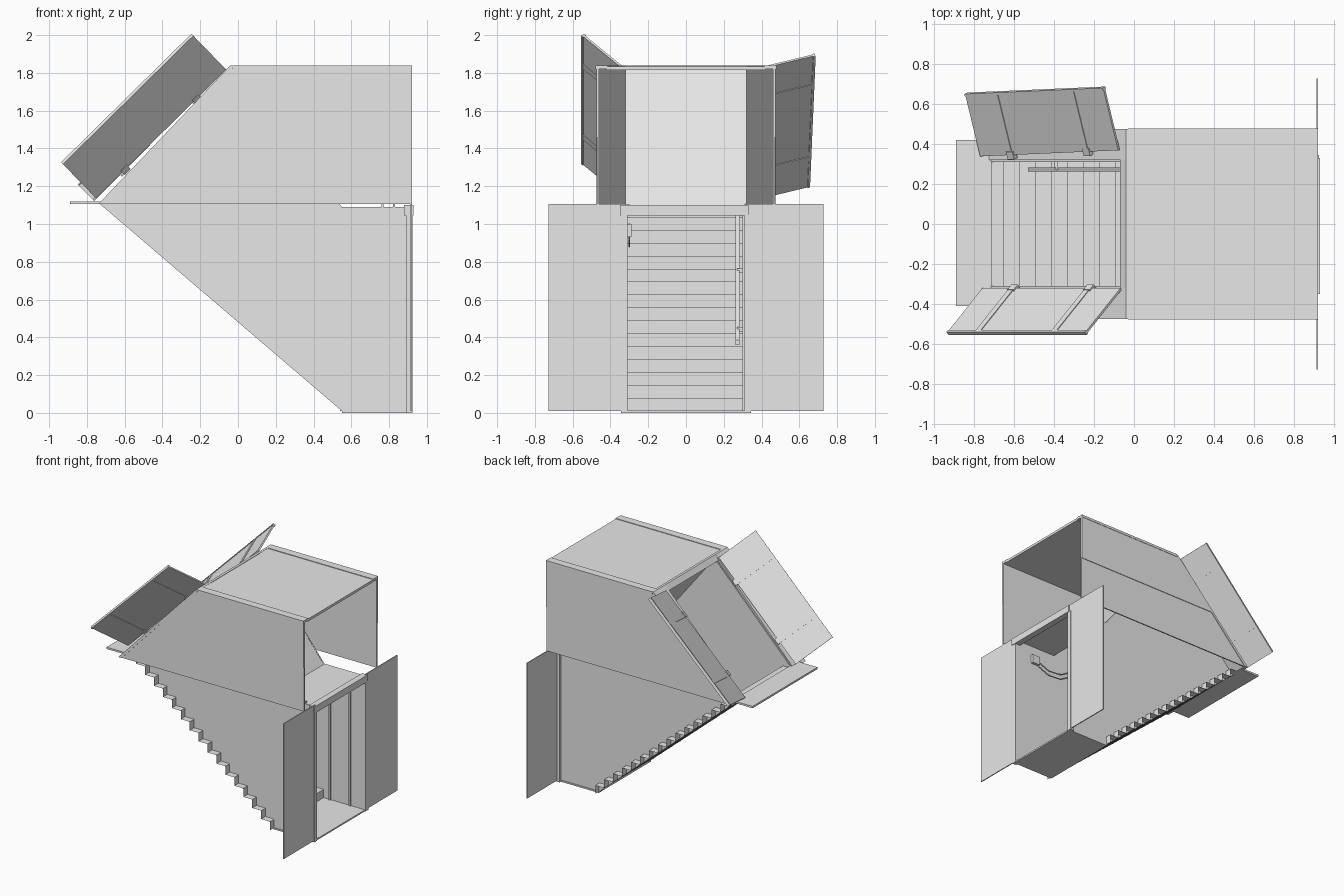
import bpy
import bmesh
from mathutils import Vector

cube = bpy.data.objects.get("Cube")
if cube:
    bpy.data.objects.remove(cube)

grey = bpy.data.materials.new("plain_grey")
grey.use_nodes = True
grey.diffuse_color = (0.8, 0.8, 0.8, 1)
grey.node_tree.nodes["Principled BSDF"].inputs["Base Color"].default_value = (0.8, 0.8, 0.8, 1)


def finish(name, bm):
    bmesh.ops.recalc_face_normals(bm, faces=bm.faces)
    mesh = bpy.data.meshes.new(name)
    bm.to_mesh(mesh)
    bm.free()
    mesh.materials.append(grey)
    obj = bpy.data.objects.new(name, mesh)
    bpy.context.collection.objects.link(obj)
    return obj


def prism(name, profile, y0, y1):
    """Closed x-z outline extruded along y."""
    bm = bmesh.new()
    face = bm.faces.new([bm.verts.new((x, y0, z)) for x, z in profile])
    out = bmesh.ops.extrude_face_region(bm, geom=[face])
    moved = [v for v in out["geom"] if isinstance(v, bmesh.types.BMVert)]
    bmesh.ops.translate(bm, verts=moved, vec=(0, y1 - y0, 0))
    return finish(name, bm)


def box(name, x0, x1, y0, y1, z0, z1):
    return prism(name, [(x0, z0), (x1, z0), (x1, z1), (x0, z1)], y0, y1)


def slab(name, corner, u, v, thick):
    """Parallelogram board centred on its plane."""
    corner, u, v = Vector(corner), Vector(u), Vector(v)
    n = u.cross(v).normalized() * thick
    bm = bmesh.new()
    start = corner - n / 2
    face = bm.faces.new([bm.verts.new(p) for p in (start, start + u, start + u + v, start + v)])
    out = bmesh.ops.extrude_face_region(bm, geom=[face])
    moved = [g for g in out["geom"] if isinstance(g, bmesh.types.BMVert)]
    bmesh.ops.translate(bm, verts=moved, vec=n)
    return finish(name, bm)


def tube(name, points, radius):
    curve = bpy.data.curves.new(name, "CURVE")
    curve.dimensions = "3D"
    curve.bevel_depth = radius
    curve.bevel_resolution = 1
    curve.use_fill_caps = True
    spline = curve.splines.new("POLY")
    spline.points.add(len(points) - 1)
    for point, co in zip(spline.points, points):
        point.co = (*co, 1)
    curve.materials.append(grey)
    obj = bpy.data.objects.new(name, curve)
    bpy.context.collection.objects.link(obj)


END, EAVE, TOP = 0.92, 1.105, 1.84
FOOT, PEAK = -0.73, -0.03

# Parts that repeat on both sides
for s, side in ((-1, "right"), (1, "left")):
    # Hood wall with an overlapping upper board and a roof edge strip
    prism("hood_wall_" + side, [(FOOT, EAVE), (END, EAVE), (END, TOP - 0.01), (PEAK, TOP - 0.01)],
          s * 0.46, s * 0.47)
    prism("upper_siding_" + side, [(-0.38, 1.46), (END, 1.46), (END, 1.82), (-0.04, 1.82)],
          s * 0.47, s * 0.475)
    box("roof_edge_" + side, PEAK, END, s * 0.415, s * 0.478, 1.82, TOP)
    # Sloped frame beside the hatch
    prism("hatch_frame_" + side, [(FOOT - 0.01, EAVE), (PEAK - 0.01, TOP), (PEAK + 0.01, TOP), (FOOT + 0.02, EAVE)],
          s * 0.32, s * 0.475)
    # Stair enclosure wall and lower room wall
    prism("stair_wall_" + side,
          [(FOOT, EAVE), (PEAK, 1.82), (0.54, EAVE), (0.55, 0.01)], s * 0.31, s * 0.32)
    box("room_wall_" + side, 0.54, END, s * 0.31, s * 0.325, 0.01, 1.09)
    # Open room door and its post
    box("room_door_" + side, 0.912, 0.92, s * 0.32, s * 0.727, 0.01, EAVE)
    box("door_post_" + side, 0.89, 0.925, s * 0.31, s * 0.345, 0, 1.05)

# Roof and sloped stair ceiling
box("roof", PEAK, END, -0.42, 0.42, 1.815, 1.835)
prism("stair_ceiling", [(PEAK, 1.82), (0.55, 1.09), (0.54, 1.08), (PEAK - 0.01, 1.81)], -0.32, 0.32)
prism("hatch_head", [(-0.07, 1.80), (PEAK - 0.01, TOP), (PEAK + 0.01, TOP), (-0.04, 1.79)], -0.32, 0.32)

# Lower room
box("room_ceiling", 0.54, END, -0.325, 0.325, 1.08, 1.09)
box("room_floor", 0.55, END, -0.33, 0.33, 0, 0.012)
box("door_header", 0.88, 0.93, -0.35, 0.33, 1.045, 1.1)
for x in (0.76, 0.82):
    box("ceiling_hanger", x, x + 0.01, -0.32, -0.30, 1.09, EAVE)

# Sill plate below the hatch
box("hatch_sill", -0.89, FOOT + 0.02, -0.41, 0.42, EAVE, 1.12)

# Folded sheet of treads and risers
STEPS = 16
dx, dz = (0.55 - FOOT) / STEPS, (EAVE - 0.01) / STEPS
path = [(FOOT, EAVE)]
for i in range(STEPS):
    x, z = FOOT + (i + 1) * dx, EAVE - i * dz
    path += [(x, z), (x, z - dz)]
bm = bmesh.new()
rows = [[bm.verts.new((x, y, z)) for x, z in path] for y in (-0.375, 0.375)]
for i in range(len(path) - 1):
    bm.faces.new((rows[0][i], rows[0][i + 1], rows[1][i + 1], rows[1][i]))
finish("stairs", bm)

# Hatch doors swung open, with strap battens and hinges
along = Vector((0.69, 0, 0.68))
unit = along.normalized()
doors = (("right", Vector((-0.755, -0.325, 1.14)), Vector((-0.175, -0.22, 0.18)), along),
         ("left", Vector((-0.765, 0.34, 1.125)), Vector((-0.075, 0.31, 0.075)), along + Vector((0, 0.03, 0.015))))
for side, hinge, out, run in doors:
    slab("hatch_door_" + side, hinge, run, out, 0.012)
    slab("door_lip_" + side, hinge + out * 0.97, run, out * 0.04, 0.022)
    for f in (0.2, 0.75):
        root = hinge + run * f
        slab("door_batten_" + side, root, unit * 0.035, out, 0.02)
        slab("door_hinge_" + side, root - out * 0.06, unit * 0.045, out * 0.12, 0.026)

# Handrail
prism("handrail", [(-0.53, 1.2), (-0.53, 1.225), (0.45, 0.385), (0.45, 0.36)], 0.262, 0.282)
for x, z in ((-0.4, 1.09), (0.0, 0.75), (0.36, 0.44)):
    box("rail_bracket", x, x + 0.02, 0.27, 0.312, z - 0.01, z + 0.015)

# Switch box with two wires, and thin wall battens in the room
box("switch_box", 0.7, 0.77, -0.31, -0.288, 0.93, 1.0)
for drop in (0.0, 0.04):
    tube("wire", [(0.7, -0.3, 0.96 - drop), (0.6, -0.3, 0.92 - drop),
                  (0.48, -0.3, 0.93 - drop), (0.36, -0.3, 1.0 - drop)], 0.004)
for x in (0.6, 0.78):
    box("wall_batten", x, x + 0.015, 0.3, 0.312, 0.012, 1.08)
